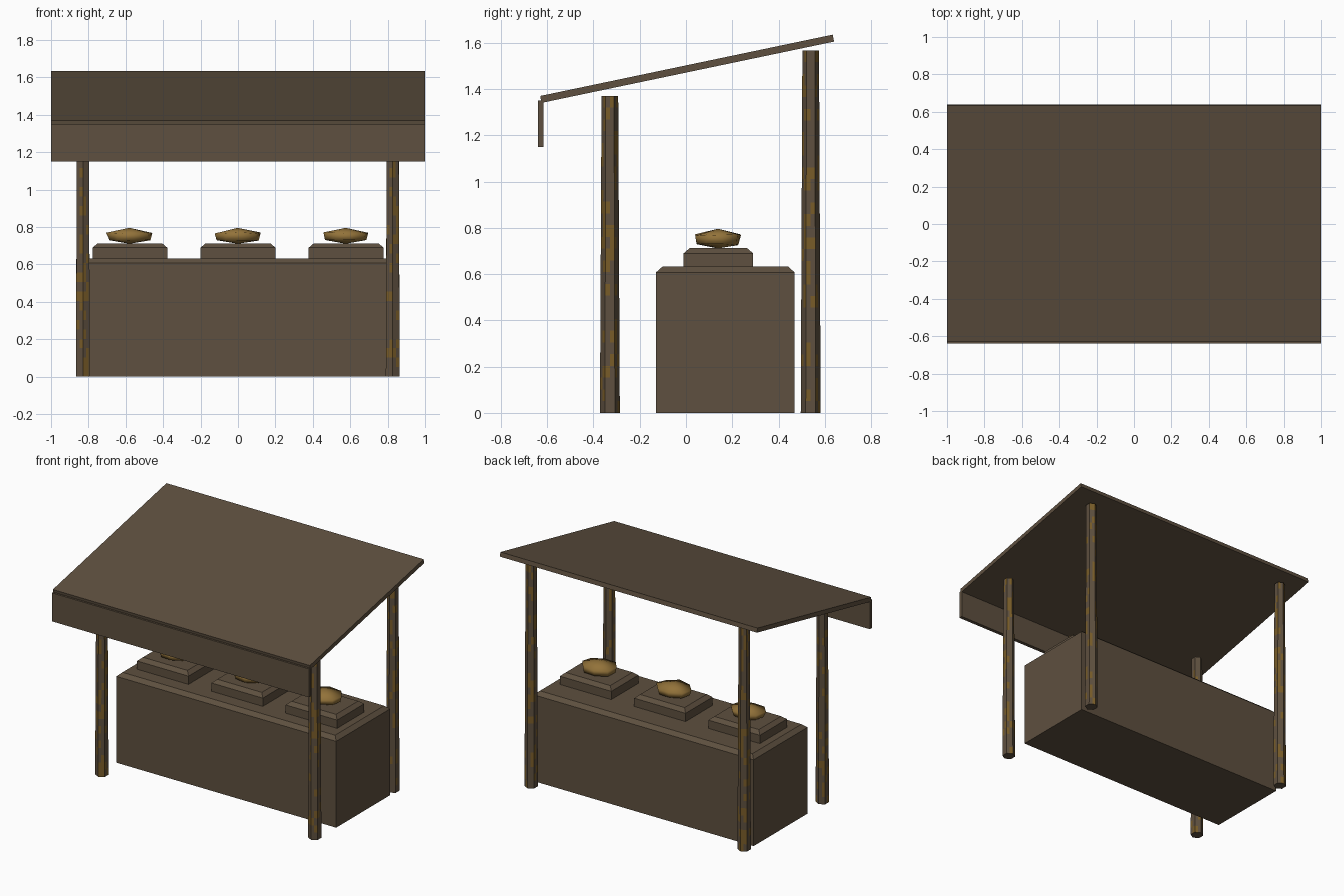
import bpy, bmesh, math, random

if "Cube" in bpy.data.objects:
    bpy.data.objects.remove(bpy.data.objects["Cube"])

random.seed(4)


def material(name, rgb):
    m = bpy.data.materials.new(name)
    m.diffuse_color = (*rgb, 1)
    m.use_nodes = True
    m.node_tree.nodes["Principled BSDF"].inputs["Base Color"].default_value = m.diffuse_color
    return m


wood = material("weathered brown wood", (0.112, 0.080, 0.050))
patch = material("dull gold patches", (0.190, 0.108, 0.022))
crust = material("golden crust", (0.290, 0.170, 0.042))


def finish(bm, name, mats):
    bmesh.ops.recalc_face_normals(bm, faces=bm.faces)
    me = bpy.data.meshes.new(name)
    bm.to_mesh(me)
    bm.free()
    for m in mats:
        me.materials.append(m)
    ob = bpy.data.objects.new(name, me)
    bpy.context.collection.objects.link(ob)
    return ob


def loft(bm, rings):
    """Join rings of equal point count and cap both ends; returns side faces."""
    vs = [[bm.verts.new(p) for p in r] for r in rings]
    n = len(vs[0])
    sides = []
    for a, b in zip(vs, vs[1:]):
        for i in range(n):
            j = (i + 1) % n
            sides.append(bm.faces.new((a[i], a[j], b[j], b[i])))
    bm.faces.new(vs[0])
    bm.faces.new(vs[-1])
    return sides


def rect(x0, x1, y0, y1, z, inset=0.0):
    x0, x1, y0, y1 = x0 + inset, x1 - inset, y0 + inset, y1 - inset
    return [(x0, y0, z), (x1, y0, z), (x1, y1, z), (x0, y1, z)]


def chamfered_box(name, x0, x1, y0, y1, z0, z1, z2, inset):
    bm = bmesh.new()
    loft(bm, [rect(x0, x1, y0, y1, z0), rect(x0, x1, y0, y1, z1),
              rect(x0, x1, y0, y1, z2, inset)])
    return finish(bm, name, [wood])


def extruded_profile(name, yz, half):
    bm = bmesh.new()
    loft(bm, [[(x, y, z) for y, z in yz] for x in (-half, half)])
    return finish(bm, name, [wood])


# Sloping roof and hanging front board
extruded_profile("roof", [(-0.625, 1.34), (0.64, 1.605), (0.634, 1.635), (-0.63, 1.37)], 1.0)
extruded_profile("front_valance", [(-0.64, 1.15), (-0.615, 1.15), (-0.615, 1.35), (-0.64, 1.35)], 1.0)

# Counter block
chamfered_box("counter", -0.855, 0.855, -0.13, 0.47, 0, 0.607, 0.632, 0.028)


def post(name, x, y, top):
    """Tapered hexagonal post, each side split in two for the gold patches."""
    n = round(top / 0.05)
    rings = []
    for k in range(n + 1):
        r = 0.043 - 0.007 * k / n
        hexa = [(x + r * math.sin(i * math.pi / 3), y - r * math.cos(i * math.pi / 3))
                for i in range(6)]
        ring = []
        for i in range(6):
            a, b = hexa[i], hexa[(i + 1) % 6]
            ring += [(*a, top * k / n),
                     ((a[0] + b[0]) / 2, (a[1] + b[1]) / 2, top * k / n)]
        rings.append(ring)
    bm = bmesh.new()
    for f in loft(bm, rings):
        f.material_index = 1 if random.random() < 0.27 else 0
    finish(bm, name, [wood, patch])


# Four posts
for side, sx in (("left", -0.83), ("right", 0.827)):
    post("front_post_" + side, sx, -0.329, 1.37)
    post("back_post_" + side, sx, 0.539, 1.567)


def loaf(name, x, y):
    """Low lump: two uneven eight-sided rings between a top and bottom point."""
    bm = bmesh.new()
    rings = []
    for z, s in ((0.728, 0.93), (0.768, 1.0)):
        ring = []
        for i in range(8):
            a = (i + 0.25) * math.pi / 4
            q = s * random.uniform(0.96, 1.05)
            ring.append(bm.verts.new((x + 0.122 * q * math.cos(a),
                                      y + 0.098 * q * math.sin(a),
                                      z + random.uniform(-0.004, 0.004))))
        rings.append(ring)
    low, high = bm.verts.new((x, y, 0.711)), bm.verts.new((x, y, 0.796))
    for i in range(8):
        j = (i + 1) % 8
        bm.faces.new((rings[0][i], rings[0][j], rings[1][j], rings[1][i]))
        bm.faces.new((rings[0][j], rings[0][i], low))
        bm.faces.new((rings[1][i], rings[1][j], high))
    for f in bm.faces:
        f.smooth = True
    finish(bm, name, [crust])


# Three display stands with a loaf on each
for side, x in (("left", -0.578), ("middle", 0.0), ("right", 0.578)):
    chamfered_box("display_stand_" + side, x - 0.2, x + 0.2, -0.01, 0.29,
                  0.63, 0.69, 0.713, 0.027)
    loaf("loaf_" + side, x - 0.002, 0.138)
